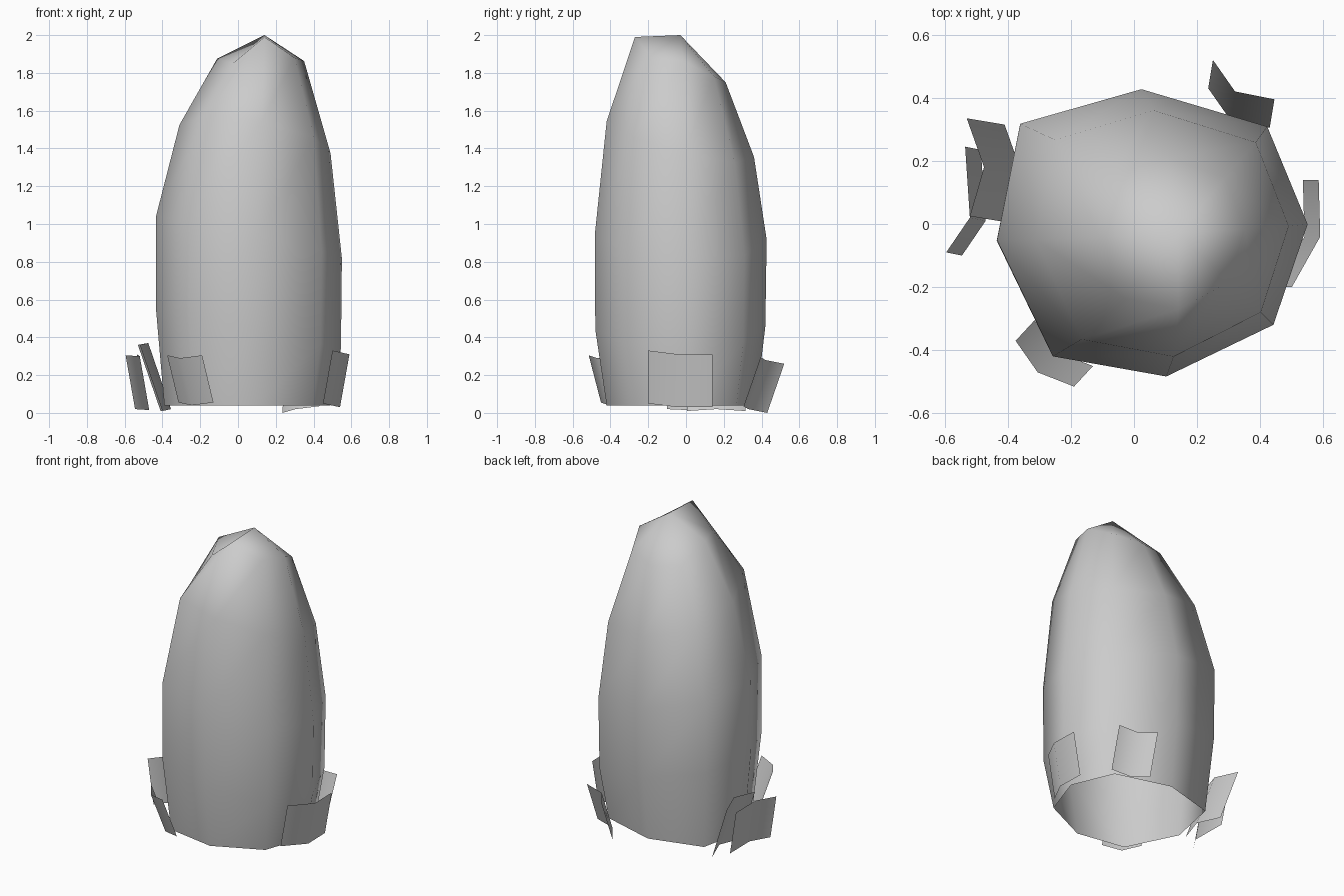
import bpy
import bmesh
from mathutils import Vector

cube = bpy.data.objects.get("Cube")
if cube:
    bpy.data.objects.remove(cube, do_unlink=True)

grey = bpy.data.materials.new("plain grey")
grey.use_nodes = True
grey.diffuse_color = (0.6, 0.6, 0.6, 1)
grey.node_tree.nodes["Principled BSDF"].inputs["Base Color"].default_value = grey.diffuse_color


def finish(name, bm, recalc=False):
    """Turn a bmesh into a smooth grey object."""
    if recalc:
        bmesh.ops.recalc_face_normals(bm, faces=bm.faces)
    for face in bm.faces:
        face.smooth = True
    mesh = bpy.data.meshes.new(name)
    bm.to_mesh(mesh)
    bm.free()
    mesh.materials.append(grey)
    obj = bpy.data.objects.new(name, mesh)
    bpy.context.collection.objects.link(obj)
    return obj


def bridge(bm, lower, upper, closed):
    """Join two rows of points with quads."""
    count = len(lower)
    for i in range(count if closed else count - 1):
        j = (i + 1) % count
        bm.faces.new((lower[i], lower[j], upper[j], upper[i]))


# Uneven eight-sided section, counter-clockwise from the left side
section = [(1, .06), (.74, .74), (-.07, 1), (-.85, .76),
           (-1, -.05), (-.64, -.86), (.09, -1), (.78, -.64)]

# Rings: centre, half widths, and tilt along x and y
rings = [
    ((.05, -.025, .04), (.44, .395), (0, 0)),
    ((.055, -.03, .45), (.49, .45), (-.11, 0)),
    ((.058, -.028, .93), (.492, .455), (-.11, -.02)),
    ((.09, -.03, 1.45), (.4, .39), (-.07, -.1)),
    ((.12, -.03, 1.87), (.23, .24), (0, -.12)),
]

# Hollow body, open at the bottom
body = bmesh.new()
rows = []
for (cx, cy, cz), (rx, ry), (tx, ty) in rings:
    rows.append([body.verts.new((cx + rx * u, cy + ry * v, cz + tx * u + ty * v))
                 for u, v in section])
for lower, upper in zip(rows, rows[1:]):
    bridge(body, lower, upper, True)

# Uneven tip: the two front corners dip beside the raised front point
rows[-1][5].co.z = 1.85
rows[-1][7].co.z = 1.88
tip = body.verts.new((.14, -.03, 2))
top = rows[-1]
for i, vert in enumerate(top):
    body.faces.new((vert, top[(i + 1) % len(top)], tip))
finish("body", body, recalc=True)

# Bent plates around the base: three upper points and the slope to the lower edge
plates = {
    "back_left_plate": ([(.445, .395, .295), (.32, .42, .28), (.25, .52, .26)],
                        (-.015, -.09, -.26)),
    "left_plate": ([(.5, -.2, .33), (.59, -.04, .31), (.585, .14, .31)],
                   (-.05, 0, -.28)),
    "front_right_plate": ([(-.375, -.37, .305), (-.305, -.47, .29), (-.19, -.515, .305)],
                          (.06, .065, -.25)),
    "right_inner_plate": ([(-.53, .335, .36), (-.475, .18, .37), (-.52, .025, .36)],
                          (.12, -.02, -.35)),
    "right_outer_plate": ([(-.535, .245, .31), (-.52, .02, .3), (-.595, -.09, .305)],
                          (.05, -.01, -.285)),
}
for name, (edge, slope) in plates.items():
    bm = bmesh.new()
    upper = [bm.verts.new(p) for p in edge]
    lower = [bm.verts.new(Vector(p) + Vector(slope)) for p in edge]
    bridge(bm, lower, upper, False)
    finish(name, bm)
